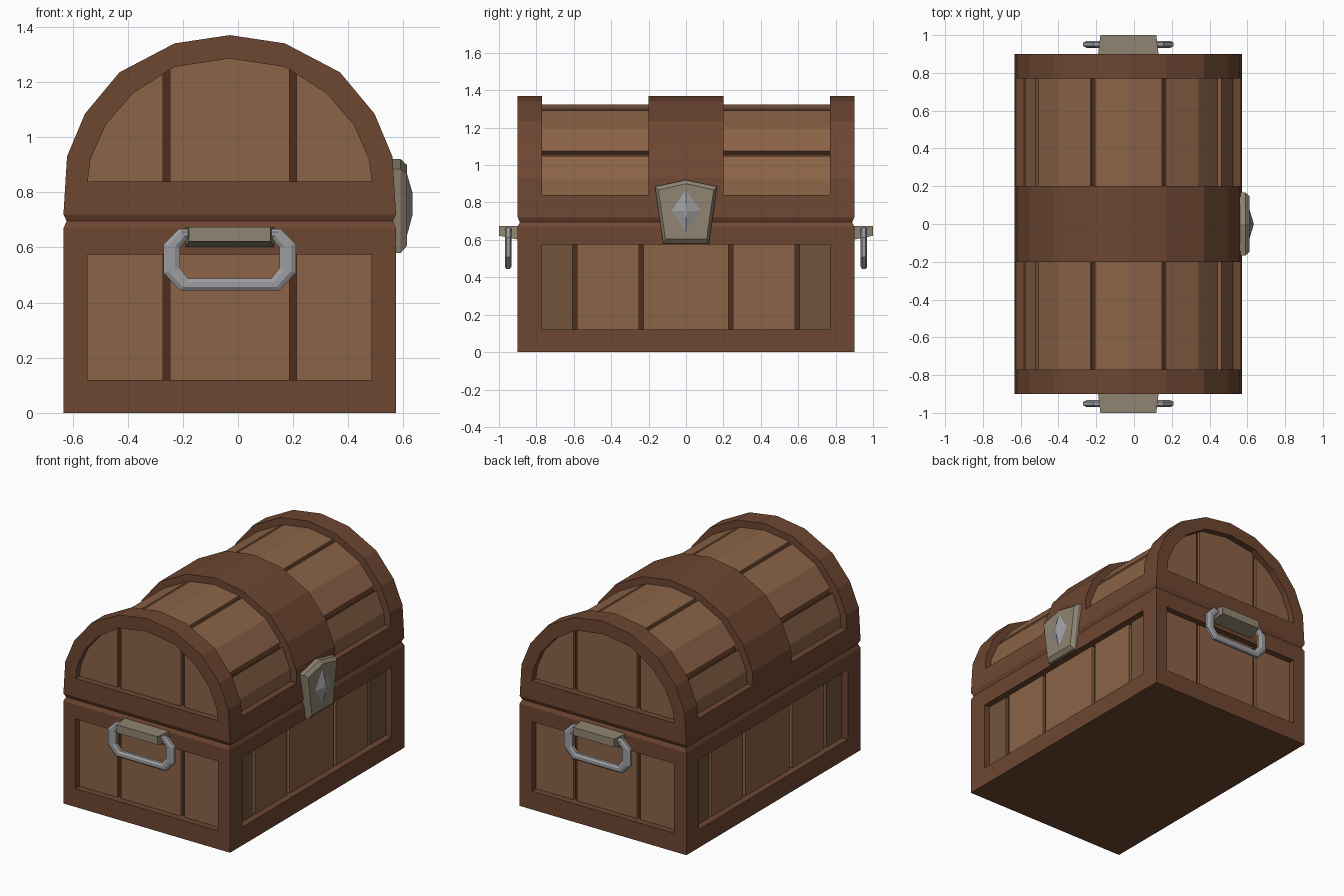
import bpy, bmesh

if "Cube" in bpy.data.objects:
    bpy.data.objects.remove(bpy.data.objects["Cube"])

CX = -0.03  # the wooden chest is centred slightly left of the latch side


def material(name, r, g, b):
    m = bpy.data.materials.new(name)
    m.diffuse_color = (r, g, b, 1)
    m.use_nodes = True
    m.node_tree.nodes["Principled BSDF"].inputs["Base Color"].default_value = m.diffuse_color
    return m


FRAME = material("frame_wood", 0.155, 0.062, 0.031)
PLANK = material("plank_wood", 0.26, 0.125, 0.062)
PLANK_DARK = material("plank_wood_dark", 0.17, 0.088, 0.046)
GROOVE = material("groove_wood", 0.075, 0.028, 0.012)
PLATE = material("plate_metal", 0.28, 0.235, 0.17)
STEEL = material("steel", 0.34, 0.34, 0.36)


def loft(name, loops, mat, closed=False):
    """Skin a stack of equal-length point loops; cap the ends unless closed."""
    bm = bmesh.new()
    rows = [[bm.verts.new((x + CX, y, z)) for x, y, z in lp] for lp in loops]
    n = len(rows[0])
    pairs = list(zip(rows, rows[1:] + rows[:1])) if closed else list(zip(rows, rows[1:]))
    for a, b in pairs:
        for i in range(n):
            bm.faces.new((a[i], a[(i + 1) % n], b[(i + 1) % n], b[i]))
    if not closed:
        bm.faces.new(rows[0])
        bm.faces.new(rows[-1])
    bmesh.ops.recalc_face_normals(bm, faces=bm.faces)
    me = bpy.data.meshes.new(name)
    bm.to_mesh(me)
    bm.free()
    me.materials.append(mat)
    ob = bpy.data.objects.new(name, me)
    bpy.context.collection.objects.link(ob)
    return ob


def prism(name, pts, y0, y1, mat):
    return loft(name, [[(x, y, z) for x, z in pts] for y in (y0, y1)], mat)


def box(name, x0, x1, y0, y1, z0, z1, mat):
    return prism(name, [(x0, z0), (x1, z0), (x1, z1), (x0, z1)], y0, y1, mat)


def rect(hx, hy, z):
    return [(-hx, -hy, z), (hx, -hy, z), (hx, hy, z), (-hx, hy, z)]


def arch(half):
    """Mirror a right-hand half profile whose last point lies on the axis."""
    return half + [(-x, z) for x, z in half[-2::-1]]


def flip(pts):
    return [(-x, z) for x, z in pts]


def cut(ob, cutters):
    for c in cutters:
        m = ob.modifiers.new("cut", 'BOOLEAN')
        m.operation, m.solver, m.object = 'DIFFERENCE', 'EXACT', c
    bpy.context.view_layer.update()
    me = bpy.data.meshes.new_from_object(ob.evaluated_get(bpy.context.evaluated_depsgraph_get()))
    ob.modifiers.clear()
    ob.data = me
    for c in cutters:
        bpy.data.objects.remove(c)


HX, HY = 0.603, 0.9
REC, DEEP = 0.042, 0.062   # plank recess and groove floor depth

# body frame with panel openings
body = loft("body_frame", [rect(HX, HY, 0), rect(HX, HY, 0.67), rect(HX - 0.012, HY - 0.012, 0.696)], FRAME)
cut(body, [box("cutter", -0.515, 0.515, -2, 2, 0.12, 0.575, FRAME),
           box("cutter", -2, 2, -0.77, 0.77, 0.12, 0.575, FRAME)])
box("body_core", -HX + DEEP, HX - DEEP, -HY + DEEP, HY - DEEP, 0.06, 0.64, GROOVE)

# body planks on all four sides
G = 0.0125
ENDS = [(-0.53, -0.23 - G), (-0.23 + G, 0.23 - G), (0.23 + G, 0.53)]
SIDES = [(-0.79, -0.595 - G, PLANK_DARK), (-0.595 + G, -0.24 - G, PLANK), (-0.24 + G, 0.24 - G, PLANK),
         (0.24 + G, 0.595 - G, PLANK), (0.595 + G, 0.79, PLANK_DARK)]
for s in (-1, 1):
    for a, b in ENDS:
        box("body_end_plank", a, b, *sorted((s * (HY - REC), s * 0.82)), 0.1, 0.6, PLANK)
    for a, b, mat in SIDES:
        box("body_side_plank", *sorted((s * (HX - REC), s * 0.52)), a, b, 0.1, 0.6, mat)

# lid frame: end arches, middle band and lower rail cut from one arched block
OUTER = arch([(0.603, 0.72), (0.59, 0.93), (0.525, 1.085), (0.4, 1.235), (0.2, 1.34), (0, 1.37)])
INNER = arch([(0.515, 0.84), (0.505, 0.92), (0.45, 1.045), (0.35, 1.16), (0.2, 1.255), (0, 1.285)])
CORE = arch([(0.53, 0.71), (0.52, 0.91), (0.468, 1.045), (0.358, 1.18), (0.182, 1.276), (0, 1.303)])
lid = prism("lid_frame", OUTER, -HY, HY, FRAME)
cut(lid, [prism("cutter", INNER, -2, 2, FRAME),
          box("cutter", -2, 2, 0.2, 0.77, 0.84, 2, FRAME),
          box("cutter", -2, 2, -0.77, -0.2, 0.84, 2, FRAME)])
loft("lid_lip", [rect(HX - 0.012, HY - 0.012, 0.694), rect(HX, HY, 0.72)], FRAME)
prism("lid_core", CORE, -HY + DEEP, HY - DEEP, GROOVE)

# curved roof planks
low = [(0.56, 0.75), (0.547, 0.92), (0.492, 1.048)]
mid = [(0.476, 1.074), (0.372, 1.2), (0.199, 1.291)]
top = arch([(0.177, 1.299), (0, 1.325)])
for pts in (low, mid, top, flip(low), flip(mid)):
    inner = [(x * 0.93, 0.72 + (z - 0.72) * 0.93) for x, z in reversed(pts)]
    for s in (-1, 1):
        prism("roof_plank", pts + inner, *sorted((s * 0.18, s * 0.79)), PLANK)

# lid end planks
centre = [(0.23 - G, 0.8)] + [(0.23 - G, 1.26), (0, 1.3)]
side = [(0.23 + G, 0.8), (0.54, 0.8), (0.525, 0.92), (0.467, 1.055), (0.36, 1.18), (0.23 + G, 1.25)]
for s in (-1, 1):
    for pts in (arch(centre), side, flip(side)):
        prism("lid_end_plank", pts, *sorted((s * 0.82, s * (HY - REC))), PLANK)

# latch shield and its gem on the right side
SHIELD = [(0, 0.92), (0.166, 0.885), (0.122, 0.58), (-0.122, 0.58), (-0.166, 0.885)]
FACE = [(0, 0.9), (0.148, 0.867), (0.11, 0.605), (-0.11, 0.605), (-0.148, 0.867)]
loft("latch_shield", [[(x - CX, y, z) for y, z in p]
                      for x, p in ((0.54, SHIELD), (0.59, SHIELD), (0.612, FACE))], PLATE)
GEM = [(0, 0.87), (0.076, 0.755), (0, 0.64), (-0.076, 0.755)]
TIP = [(0, 0.8), (0.008, 0.755), (0, 0.715), (-0.008, 0.755)]
loft("latch_gem", [[(x - CX, y, z) for y, z in p]
                   for x, p in ((0.605, GEM), (0.612, GEM), (0.632, TIP))], STEEL)

# end handles: bracket and octagonal ring
RING_OUT = [(0.24, 0.508), (0.24, 0.612), (0.185, 0.667)]
RING_IN = [(0.18, 0.525), (0.18, 0.6), (0.155, 0.63)]


def ring(half, bottom):
    h = [bottom] + half
    return h + [(-x, z) for x, z in reversed(h)]


OUT8, IN8 = ring(RING_OUT, (0.18, 0.444)), ring(RING_IN, (0.15, 0.487))
SECTION = [(0, 0.009), (0.3, 0.018), (0.7, 0.018), (1, 0.009),
           (1, -0.009), (0.7, -0.018), (0.3, -0.018), (0, -0.009)]
for s in (-1, 1):
    loft("handle_bracket", [[(-hx, s * y, z0), (hx, s * y, z0), (hx, s * y, 0.675), (-hx, s * y, 0.675)]
                            for y, hx, z0 in ((0.87, 0.16, 0.602), (0.9, 0.16, 0.602), (1.0, 0.148, 0.622))], PLATE)
    loft("handle_ring", [[(ox + (ix - ox) * t, s * (0.951 + w), oz + (iz - oz) * t) for t, w in SECTION]
                         for (ox, oz), (ix, iz) in zip(OUT8, IN8)], STEEL, closed=True)
